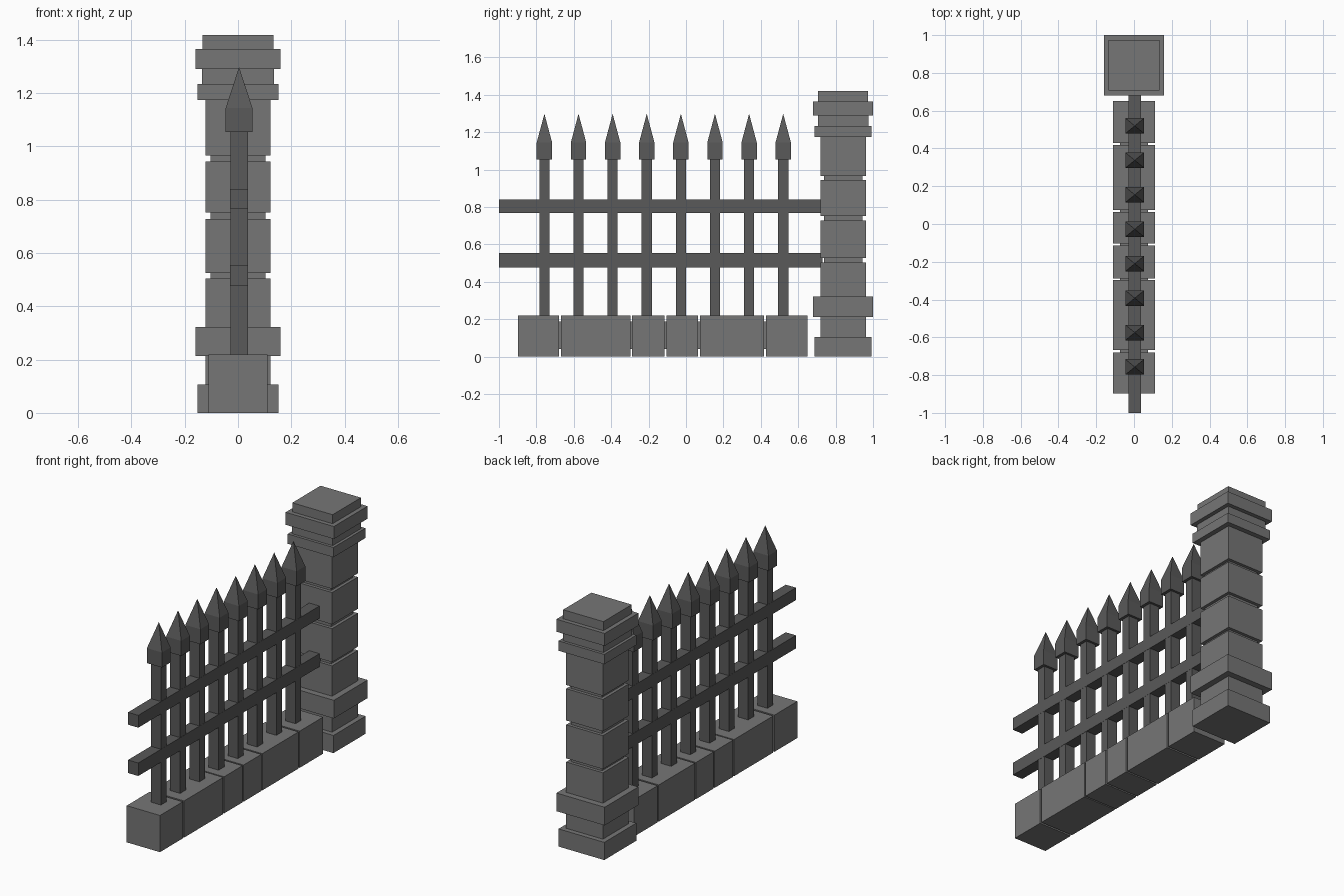
import bpy, bmesh
from mathutils import Matrix, Vector

if "Cube" in bpy.data.objects:
    bpy.data.objects.remove(bpy.data.objects["Cube"])


def material(name, grey):
    mat = bpy.data.materials.new(name)
    mat.diffuse_color = (grey, grey, grey, 1)
    mat.use_nodes = True
    mat.node_tree.nodes["Principled BSDF"].inputs["Base Color"].default_value = mat.diffuse_color
    return mat


STONE = material("stone", 0.18)
IRON = material("iron", 0.10)


def add_box(bm, x, y, z):
    """Box from (min, max) ranges."""
    size = [b - a for a, b in (x, y, z)]
    mid = Vector([(a + b) / 2 for a, b in (x, y, z)])
    bmesh.ops.create_cube(bm, size=1, matrix=Matrix.Translation(mid) @ Matrix.Diagonal((*size, 1)))


def finish(bm, name, mat):
    bmesh.ops.recalc_face_normals(bm, faces=bm.faces)
    mesh = bpy.data.meshes.new(name)
    bm.to_mesh(mesh)
    bm.free()
    mesh.materials.append(mat)
    obj = bpy.data.objects.new(name, mesh)
    bpy.context.collection.objects.link(obj)
    return obj


# Stone pillar: stepped square courses as one stacked shell (half width, top height)
PILLAR_Y = 0.84
courses = [(0.152, 0.106), (0.122, 0.213), (0.16, 0.322), (0.122, 0.504), (0.103, 0.526),
           (0.122, 0.727), (0.103, 0.753), (0.122, 0.944), (0.103, 0.966), (0.122, 1.175),
           (0.152, 1.234), (0.135, 1.29), (0.16, 1.365), (0.134, 1.419)]
bm = bmesh.new()
rings = []
z = 0.0
for half, top in courses:
    for h in (z, top):
        rings.append([bm.verts.new((sx * half, PILLAR_Y + sy * half, h))
                      for sx, sy in ((-1, -1), (1, -1), (1, 1), (-1, 1))])
    z = top
for a, b in zip(rings, rings[1:]):
    for i in range(4):
        j = (i + 1) % 4
        bm.faces.new((a[i], a[j], b[j], b[i]))
bm.faces.new(rings[0][::-1])
bm.faces.new(rings[-1])
finish(bm, "stone_pillar", STONE)

# Low wall: stone blocks with recessed mortar between them
blocks = [(-0.897, -0.68), (-0.668, -0.297), (-0.289, -0.114),
          (-0.104, 0.064), (0.074, 0.417), (0.428, 0.65)]
bm = bmesh.new()
for span in blocks:
    add_box(bm, (-0.111, 0.11), span, (0, 0.22))
finish(bm, "wall_blocks", STONE)
bm = bmesh.new()
for a, b in zip(blocks, blocks[1:]):
    add_box(bm, (-0.074, 0.074), (a[1] - 0.01, b[0] + 0.01), (0.04, 0.187))
finish(bm, "wall_mortar", STONE)

# Horizontal rails running into the pillar
IRON_X = 0.004
bm = bmesh.new()
for zr in ((0.477, 0.555), (0.767, 0.841)):
    add_box(bm, (IRON_X - 0.034, IRON_X + 0.034), (-1, 0.73), zr)
finish(bm, "rails", IRON)

# Pickets with pointed spear heads
for k in range(8):
    y = -0.757 + 0.1824 * k
    bm = bmesh.new()
    add_box(bm, (IRON_X - 0.033, IRON_X + 0.033), (y - 0.027, y + 0.027), (0.2, 1.07))
    lo, hi = [[bm.verts.new((IRON_X + sx * 0.05, y + sy * 0.041, h))
               for sx, sy in ((-1, -1), (1, -1), (1, 1), (-1, 1))] for h in (1.055, 1.145)]
    tip = bm.verts.new((IRON_X, y, 1.298))
    bm.faces.new(lo[::-1])
    for i in range(4):
        j = (i + 1) % 4
        bm.faces.new((lo[i], lo[j], hi[j], hi[i]))
        bm.faces.new((hi[i], hi[j], tip))
    finish(bm, f"picket_{k + 1}", IRON)
